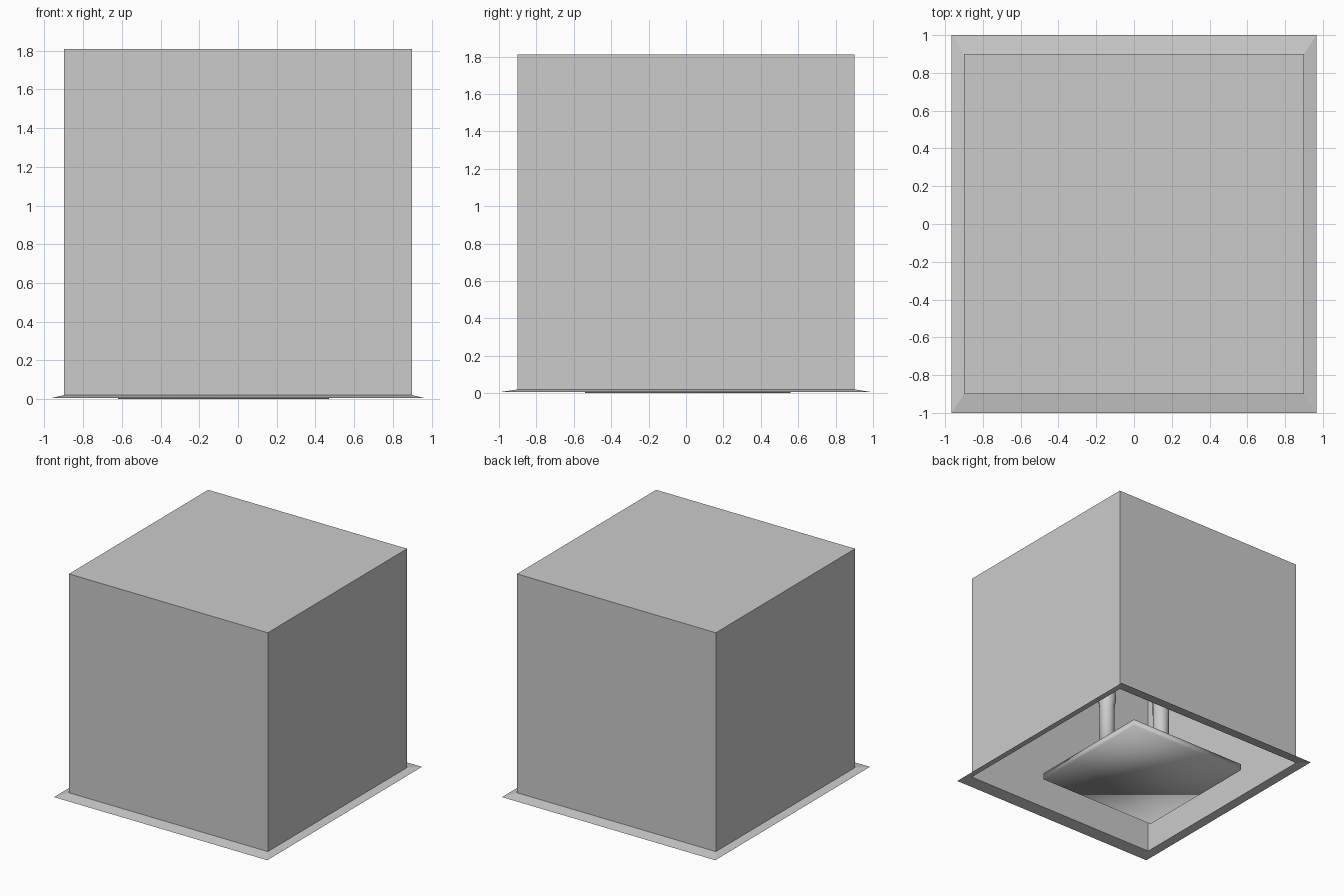
import bpy, bmesh
from mathutils import Vector

if "Cube" in bpy.data.objects:
    bpy.data.objects.remove(bpy.data.objects["Cube"])

grey = bpy.data.materials.new("plain grey")
grey.diffuse_color = (0.6, 0.6, 0.6, 1)
grey.use_nodes = True
grey.node_tree.nodes["Principled BSDF"].inputs["Base Color"].default_value = grey.diffuse_color


def finish(name, bm, smooth=False):
    mesh = bpy.data.meshes.new(name)
    bmesh.ops.recalc_face_normals(bm, faces=bm.faces)
    for f in bm.faces:
        f.smooth = smooth
    bm.to_mesh(mesh)
    bm.free()
    mesh.materials.append(grey)
    obj = bpy.data.objects.new(name, mesh)
    bpy.context.collection.objects.link(obj)
    return obj


def rect(bm, x, y, z):
    return [bm.verts.new((sx * x, sy * y, z))
            for sx, sy in ((-1, -1), (1, -1), (1, 1), (-1, 1))]


def bridge(bm, a, b):
    n = len(a)
    for i in range(n):
        j = (i + 1) % n
        bm.faces.new((a[i], a[j], b[j], b[i]))


# Open-bottomed cover: flared rim, thin walls and roof
bm = bmesh.new()
rim = rect(bm, 0.965, 1.0, 0.005)
foot = rect(bm, 0.90, 0.90, 0.02)
roof = rect(bm, 0.90, 0.90, 1.81)
bridge(bm, rim, foot)
bridge(bm, foot, roof)
bm.faces.new(roof)
finish("cover", bm)

# Smooth-shaded square base slab inside the cover
bm = bmesh.new()
bmesh.ops.create_cube(bm, size=1)
bmesh.ops.scale(bm, vec=Vector((1.09, 1.10, 0.055)), verts=bm.verts)
bmesh.ops.translate(bm, vec=Vector((-0.075, 0.01, 0.0275)), verts=bm.verts)
finish("base_slab", bm, True)


# Round legs standing on the slab, each a stack of (z, radius) rings
def leg(name, x, y, profile):
    bm = bmesh.new()
    rings = []
    for z, r in profile:
        ring = bmesh.ops.create_circle(bm, segments=16, radius=r)["verts"]
        bmesh.ops.translate(bm, vec=Vector((x, y, z)), verts=ring)
        rings.append(ring)
    for a, b in zip(rings, rings[1:]):
        bridge(bm, a, b)
    bm.faces.new(rings[0])
    bm.faces.new(rings[-1])
    finish(name, bm, True)


leg("left_leg", 0.275, 0.0,
    [(0.05, 0.06), (0.48, 0.06), (0.56, 0.072), (0.66, 0.06), (0.9, 0.07)])
leg("right_leg", -0.275, 0.0, [(0.05, 0.06), (0.5, 0.062), (0.9, 0.07)])
